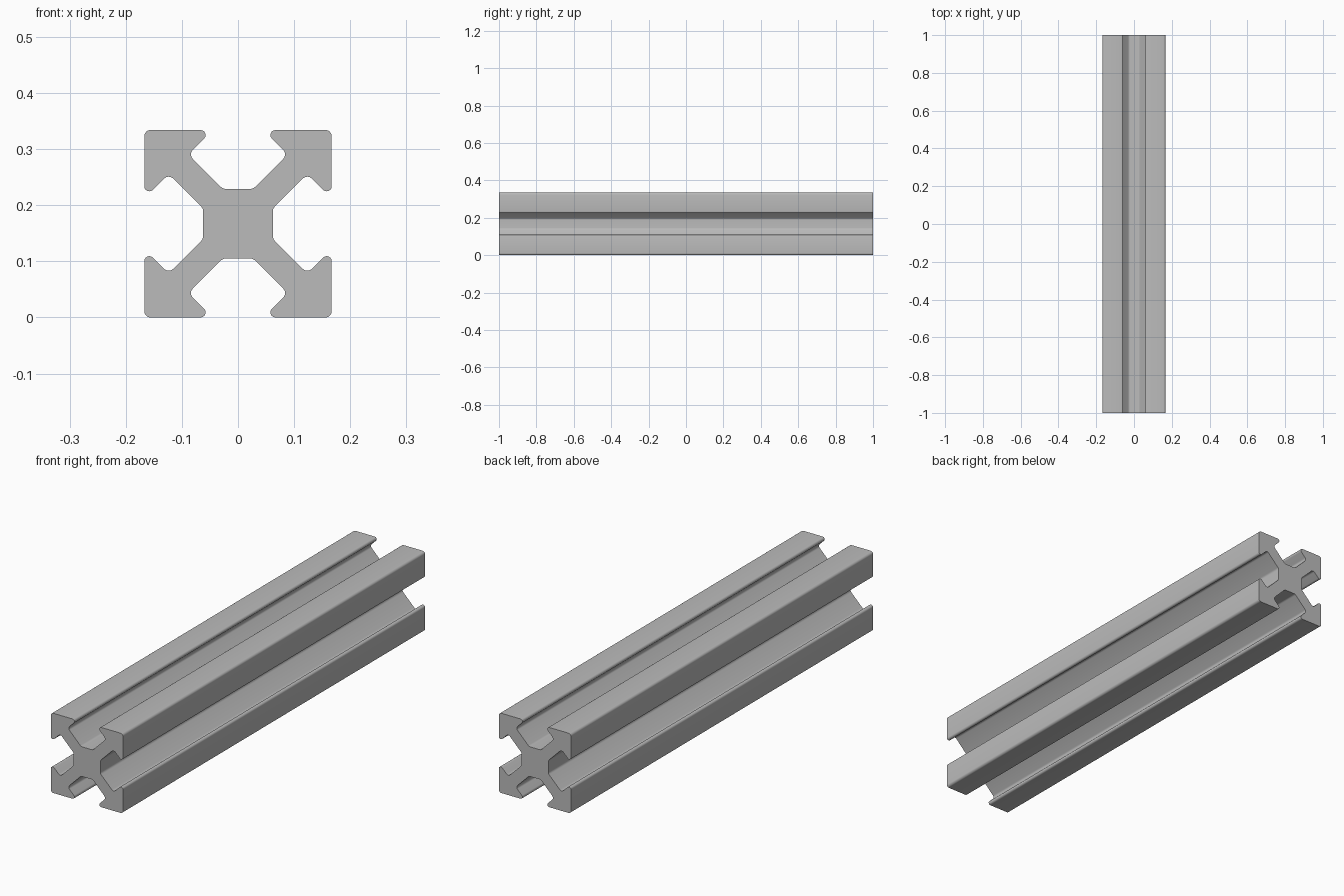
import bpy, bmesh, math
from mathutils import Vector, Matrix

if "Cube" in bpy.data.objects:
    bpy.data.objects.remove(bpy.data.objects["Cube"], do_unlink=True)

HALF = 0.167       # half width of the square section
LENGTH = 2.0

# Brushed metal colour
metal = bpy.data.materials.new("aluminium_grey")
metal.use_nodes = True
grey = (0.5, 0.5, 0.5, 1)
metal.diffuse_color = grey
metal.node_tree.nodes["Principled BSDF"].inputs["Base Color"].default_value = grey


def fillet(prev, corner, nxt, radius, steps=6):
    """Points of an arc that rounds one corner of a profile."""
    a, b = (prev - corner).normalized(), (nxt - corner).normalized()
    half = a.angle(b) / 2
    reach = radius / math.tan(half)
    centre = corner + (a + b).normalized() * radius / math.sin(half)
    start, end = corner + a * reach - centre, corner + b * reach - centre
    sweep = start.angle_signed(end)
    return [centre + Matrix.Rotation(-sweep * i / steps, 2) @ start
            for i in range(steps + 1)]


# One arm: web root, slot corner, lip tip, outer corner, then mirrored back
arm = [(Vector((0.027, 0.062)), 0.014),
       (Vector((0.0885, 0.1235)), 0.0113),
       (Vector((0.045, HALF)), 0.009)]
outer = [(Vector((HALF, HALF)), 0.011)]
quarter = arm + outer + [(p.yx, r) for p, r in reversed(arm)]

# Four arms around the centre
section = []
for k in range(4):
    turn = Matrix.Rotation(-k * math.pi / 2, 2)
    section += [(turn @ p, r) for p, r in quarter]

outline = []
for i, (p, r) in enumerate(section):
    outline += fillet(section[i - 1][0], p, section[(i + 1) % len(section)][0], r)

# Extrude the section along its length
bm = bmesh.new()
front = bm.faces.new([bm.verts.new((p.x, -LENGTH / 2, p.y + HALF)) for p in outline])
ret = bmesh.ops.extrude_face_region(bm, geom=[front], use_keep_orig=True)
bmesh.ops.translate(bm, vec=(0, LENGTH, 0),
                    verts=[g for g in ret["geom"] if isinstance(g, bmesh.types.BMVert)])
bmesh.ops.recalc_face_normals(bm, faces=bm.faces)

mesh = bpy.data.meshes.new("slotted_rail")
bm.to_mesh(mesh)
bm.free()
mesh.materials.append(metal)
rail = bpy.data.objects.new("slotted_rail", mesh)
bpy.context.collection.objects.link(rail)
bpy.context.view_layer.objects.active = rail
rail.select_set(True)
bpy.ops.object.shade_smooth_by_angle(angle=math.radians(30))
